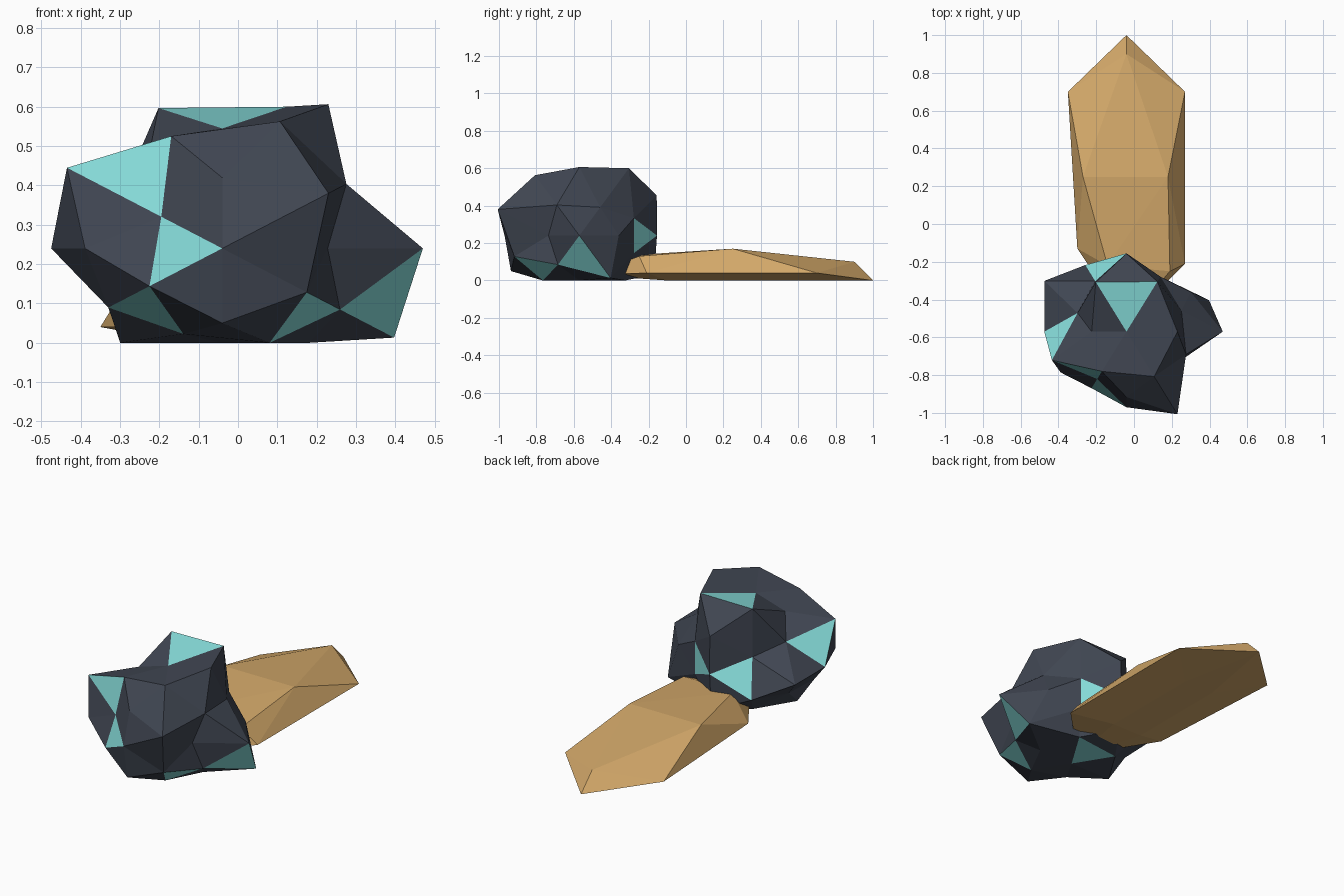
import bpy
import bmesh
from mathutils import Vector

cube = bpy.data.objects.get("Cube")
if cube:
    bpy.data.objects.remove(cube, do_unlink=True)


def make_material(name, rgb):
    mat = bpy.data.materials.new(name)
    mat.use_nodes = True
    color = (*rgb, 1.0)
    mat.diffuse_color = color
    mat.node_tree.nodes["Principled BSDF"].inputs["Base Color"].default_value = color
    return mat


def hull(points):
    bm = bmesh.new()
    verts = [bm.verts.new(p) for p in points]
    bmesh.ops.convex_hull(bm, input=verts)
    bmesh.ops.recalc_face_normals(bm, faces=bm.faces)
    return bm


def finish(bm, name, materials):
    mesh = bpy.data.meshes.new(name)
    bm.to_mesh(mesh)
    bm.free()
    obj = bpy.data.objects.new(name, mesh)
    for mat in materials:
        mesh.materials.append(mat)
    bpy.context.collection.objects.link(obj)
    return obj


def signs(value):
    return (-1, 1) if value else (1,)


def mirrored(base):
    """Every sign combination of a direction."""
    x, y, z = base
    return [Vector((x * i, y * j, z * k)).normalized()
            for i in signs(x) for j in signs(y) for k in signs(z)]


slate = make_material("dark slate", (0.051, 0.061, 0.084))
teal = make_material("pale teal", (0.246, 0.737, 0.72))
sand = make_material("sand", (0.658, 0.397, 0.144))

# Boulder: geodesic sphere whose points are pushed in and out
G = (1 + 5 ** 0.5) / 2
RADII = {
    (1, 0, 0): (.435, .51),
    (0, 1, 0): (.40, .415),
    (0, 0, 1): (.40, .363),
    (1, 0, G): (.494, .35, .42, .513),
    (0, G, 1): (.43, .407, .47, .486),
    (G, 1, 0): (.41, .511, .315, .40),
    (1, G, G * G): (.32, .42, .42, .525, .39, .475, .49, .53),
    (G * G, 1, G): (.358, .488, .35, .32, .37, .39, .54, .36),
    (G, G * G, 1): (.37, .31, .436, .33, .43, .54, .36, .36),
}
directions, radii = [], []
for base, values in RADII.items():
    directions += mirrored(base)
    radii += values
bm = hull(directions)

# Crystal facets, chosen by the direction they face
H = G * G
facets = [(0, 1, H), (0, 1, -H), (1, H, 0), (-1, H, 0), (-1, -H, 0),
          (H, 0, -1), (-H, 0, 1), (-1, -1, 1), (-1, -1, -1), (1, -1, -1)]
facets = [Vector(f).normalized() for f in facets]
for face in bm.faces:
    facing = face.calc_center_median().normalized()
    face.material_index = int(any(facing.dot(f) > 0.99 for f in facets))

# Push the points out, squash, and flatten the underside on the ground
center = Vector((-0.04, -0.57, 0.24))
for vert in bm.verts:
    nearest = max(range(len(directions)), key=lambda i: vert.co.dot(directions[i]))
    offset = directions[nearest] * radii[nearest]
    offset.z *= 0.84
    vert.co = center + offset
    vert.co.z = max(vert.co.z, 0.0)
finish(bm, "boulder", (slate, teal))

# Long low slab running back from the boulder
rim = [(-.04, 1, 0), (-.35, .7, .04), (.27, .7, .04),
       (-.30, -.13, .04), (.27, -.21, .04), (-.04, -.52, .03)]
crest = [(-.04, .9, .1), (-.27, .25, .17), (.18, .25, .17),
         (-.14, -.22, .14), (.19, -.25, .13)]
keel = [(x, y, 0) for x in (-.13, .06) for y in (-.1, .5)]
finish(hull(rim + crest + keel), "slab", (sand,))
